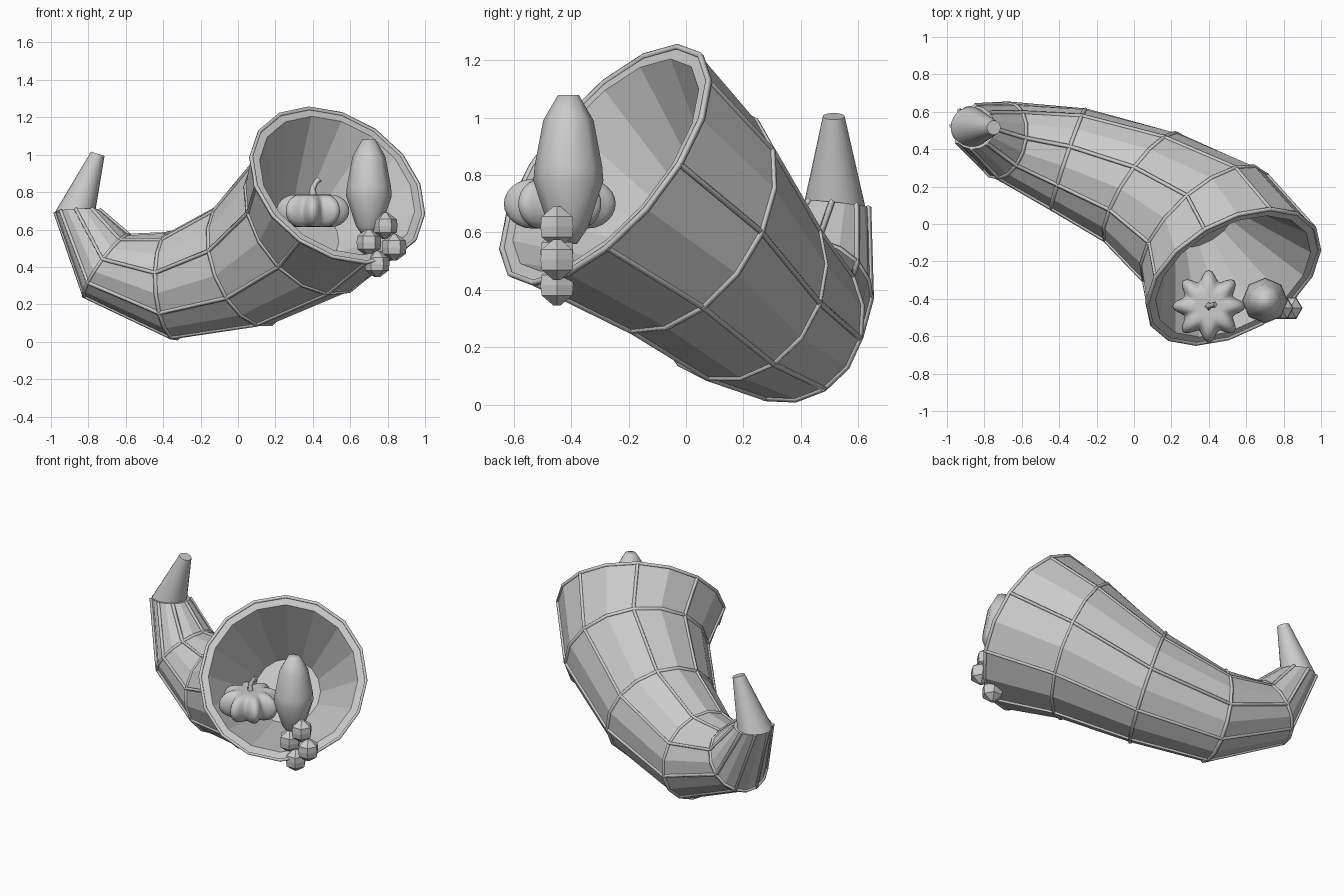
import bpy, bmesh
from math import sin, cos, pi, radians
from mathutils import Vector

if "Cube" in bpy.data.objects:
    bpy.data.objects.remove(bpy.data.objects["Cube"])

grey = bpy.data.materials.new("plain_grey")
grey.use_nodes = True
grey.diffuse_color = (0.6, 0.6, 0.6, 1)
grey.node_tree.nodes["Principled BSDF"].inputs["Base Color"].default_value = (0.6, 0.6, 0.6, 1)

SIDES = 16
X, Y = Vector((1, 0, 0)), Vector((0, 1, 0))


def finish(obj, smooth=None):
    obj.data.materials.append(grey)
    if smooth:
        bpy.ops.object.select_all(action='DESELECT')
        obj.select_set(True)
        bpy.context.view_layer.objects.active = obj
        bpy.ops.object.shade_smooth_by_angle(angle=radians(smooth))
    return obj


def loft(name, rings, smooth=None):
    """Skin a list of point rings and close both ends."""
    bm = bmesh.new()
    loops = [[bm.verts.new(p) for p in ring] for ring in rings]
    n = len(loops[0])
    for a, b in zip(loops, loops[1:]):
        for i in range(n):
            j = (i + 1) % n
            bm.faces.new((a[i], a[j], b[j], b[i]))
    bm.faces.new(loops[0][::-1])
    bm.faces.new(loops[-1])
    bmesh.ops.recalc_face_normals(bm, faces=bm.faces)
    mesh = bpy.data.meshes.new(name)
    bm.to_mesh(mesh)
    bm.free()
    obj = bpy.data.objects.new(name, mesh)
    bpy.context.collection.objects.link(obj)
    return finish(obj, smooth)


def tube(name, points, depth, closed=False, radii=None):
    """Thin faceted strip along a path."""
    curve = bpy.data.curves.new(name, 'CURVE')
    curve.dimensions = '3D'
    curve.bevel_depth = depth
    curve.bevel_resolution = 0
    curve.use_fill_caps = True
    spline = curve.splines.new('POLY')
    spline.points.add(len(points) - 1)
    for k, (sp, p) in enumerate(zip(spline.points, points)):
        sp.co = (*p, 1)
        if radii:
            sp.radius = radii[k]
    spline.use_cyclic_u = closed
    obj = bpy.data.objects.new(name, curve)
    bpy.context.collection.objects.link(obj)
    return finish(obj)


def circle(center, u, v, r, n=SIDES):
    return [center + r * (cos(2 * pi * i / n) * u + sin(2 * pi * i / n) * v) for i in range(n)]


# Horn sections from the narrow end to the mouth: centre, direction, radius
sections = [
    ((-0.86, 0.517, 0.70), (0.05, -0.1, -0.99), 0.118),
    ((-0.70, 0.445, 0.405), (0.78, -0.2, -0.57), 0.203),
    ((-0.35, 0.345, 0.30), (0.94, -0.32, 0.05), 0.285),
    ((0.05, 0.19, 0.42), (0.80, -0.53, 0.30), 0.35),
    ((0.38, -0.02, 0.645), (0.62, -0.65, 0.44), 0.435),
    ((0.53, -0.28, 0.835), (0.41, -0.70, 0.58), 0.505),
]
frames = []
u, previous = Vector((1, -0.08, 0)), None
for c, d, r in sections:
    d = Vector(d).normalized()
    if previous:
        u = previous.rotation_difference(d) @ u
    u = (u - u.dot(d) * d).normalized()
    frames.append((Vector(c), u.copy(), d.cross(u), r))
    previous = d
outer = [circle(*f) for f in frames]

# Hollow mouth: a shallow funnel that ends in a small flat floor
mouth, mu, mv, mr = frames[-1]
inner = [circle(mouth, mu, mv, mr - 0.05),
         circle(mouth - 0.42 * previous, mu, mv, 0.20)]
loft("horn_body", outer + inner)

# Raised bands around and along the horn
for k, ring in enumerate(outer[1:]):
    tube("mouth_band" if k == 4 else "ring_band", ring, 0.012, closed=True)
for i in range(0, SIDES, 2):
    tube("long_band", [ring[i] for ring in outer], 0.012)

# Tapered end of the horn
loft("horn_tip", [circle(Vector((-0.872, 0.517, 0.69)), X, Y, 0.108, 24),
                  circle(Vector((-0.75, 0.515, 1.005)), Vector((0.95, 0, -0.3)), Y, 0.038, 24)], 35)

# Ribbed pumpkin
pumpkin = Vector((0.40, -0.44, 0.70))
rings = []
for k in range(1, 16):
    a = -pi / 2 + pi * k / 16
    ring = []
    for i in range(64):
        t = 2 * pi * i / 64
        reach = 0.195 * cos(a) ** 0.8 * (0.86 + 0.14 * cos(8 * t))
        height = 0.105 * sin(a) * (1 - 0.2 * abs(sin(a)) ** 8)
        ring.append(pumpkin + Vector((reach * cos(t), reach * sin(t), height)))
    rings.append(ring)
loft("pumpkin", rings, 80)
tube("pumpkin_stem", [pumpkin + Vector(p) for p in
                      ((0, 0, 0.06), (0, 0, 0.12), (0.015, 0.005, 0.15), (0.035, 0.01, 0.17))],
     0.018, radii=(1.5, 0.9, 0.8, 0.9))

# Upright squash
profile = ((0.03, 0.56), (0.07, 0.62), (0.122, 0.78), (0.118, 0.83), (0.088, 0.99), (0.036, 1.08))
loft("squash", [circle(Vector((0.70, -0.41, z)), X, Y, r, 8) for r, z in profile], 80)

# Bunch of faceted grapes
for x, z in ((0.787, 0.62), (0.70, 0.53), (0.835, 0.505), (0.744, 0.416)):
    loft("grape", [circle(Vector((x, -0.45, z + dz)), X, Y, r, 6)
                   for dz, r in ((-0.07, 0.015), (-0.035, 0.062), (0, 0.066), (0.035, 0.062), (0.07, 0.015))])
